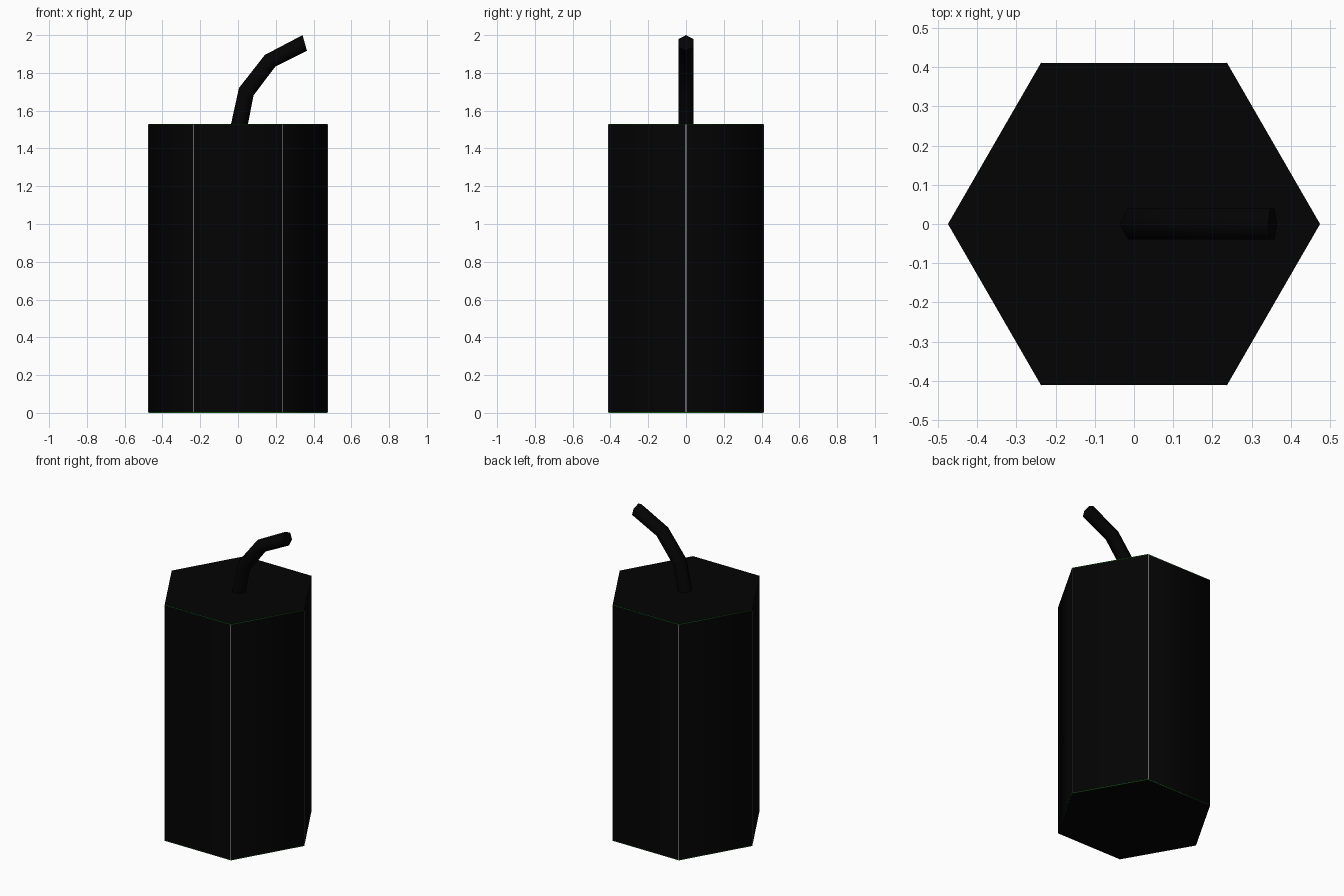
import bpy, bmesh, math
from mathutils import Vector, Matrix

if "Cube" in bpy.data.objects:
    bpy.data.objects.remove(bpy.data.objects["Cube"])


def material(name, color):
    m = bpy.data.materials.new(name)
    m.diffuse_color = (*color, 1)
    m.use_nodes = True
    m.node_tree.nodes["Principled BSDF"].inputs["Base Color"].default_value = m.diffuse_color
    return m


black = material("soot_black", (0.0009, 0.0009, 0.0009))
green = material("rim_green", (0.01, 0.2, 0.01))
grey = material("seam_grey", (0.6, 0.6, 0.6))


def add_object(name, bm, mats):
    mesh = bpy.data.meshes.new(name)
    bm.to_mesh(mesh)
    bm.free()
    for m in mats:
        mesh.materials.append(m)
    ob = bpy.data.objects.new(name, mesh)
    bpy.context.collection.objects.link(ob)
    return ob


def hex_tube(name, rings, mats, bands=()):
    """Six-sided capped tube; each ring is (centre, half axis u, half axis v).
    Side bands whose index is in bands take the second material."""
    bm = bmesh.new()
    loops = []
    for c, u, v in rings:
        loops.append([bm.verts.new(c + u * math.cos(i * math.pi / 3) + v * math.sin(i * math.pi / 3))
                      for i in range(6)])
    for k, (a, b) in enumerate(zip(loops, loops[1:])):
        for i in range(6):
            j = (i + 1) % 6
            f = bm.faces.new((a[i], a[j], b[j], b[i]))
            f.material_index = 1 if k in bands else 0
    bm.faces.new(loops[0][::-1])
    bm.faces.new(loops[-1])
    bmesh.ops.recalc_face_normals(bm, faces=bm.faces)
    ob = add_object(name, bm, mats)
    bpy.ops.object.select_all(action='DESELECT')
    ob.select_set(True)
    bpy.context.view_layer.objects.active = ob
    bpy.ops.object.shade_smooth_by_angle(angle=math.radians(70))


# Hexagonal body with smooth sides, sharp caps and hairline green rims
R, H, RIM = 0.475, 1.53, 0.004
hex_tube("body", [(Vector((0, 0, z)), Vector((R, 0, 0)), Vector((0, R, 0)))
                  for z in (0, RIM, H - RIM, H)], [black, green], (0, 2))

# Hairline seams along the six upright edges
bm = bmesh.new()
for i in range(6):
    place = (Matrix.Rotation(i * math.pi / 3, 4, 'Z') @ Matrix.Translation((R - 0.001, 0, H / 2))
             @ Matrix.Diagonal((0.0024, 0.003, H - 2 * RIM, 1)))
    bmesh.ops.create_cube(bm, size=1, matrix=place)
add_object("edge_seams", bm, [grey])

# Bent fuse: outer and inner corner of each bend in the xz plane
bends = [((-0.04, 1.515), (0.05, 1.515)),
         ((0.005, 1.72), (0.082, 1.68)),
         ((0.142, 1.895), (0.197, 1.833)),
         ((0.342, 2.0), (0.365, 1.917))]
rings = []
for (ox, oz), (ix, iz) in bends:
    o, n = Vector((ox, 0, oz)), Vector((ix, 0, iz))
    rings.append(((o + n) / 2, (n - o) / 2, Vector((0, 0.046, 0))))
hex_tube("fuse", rings, [black])
